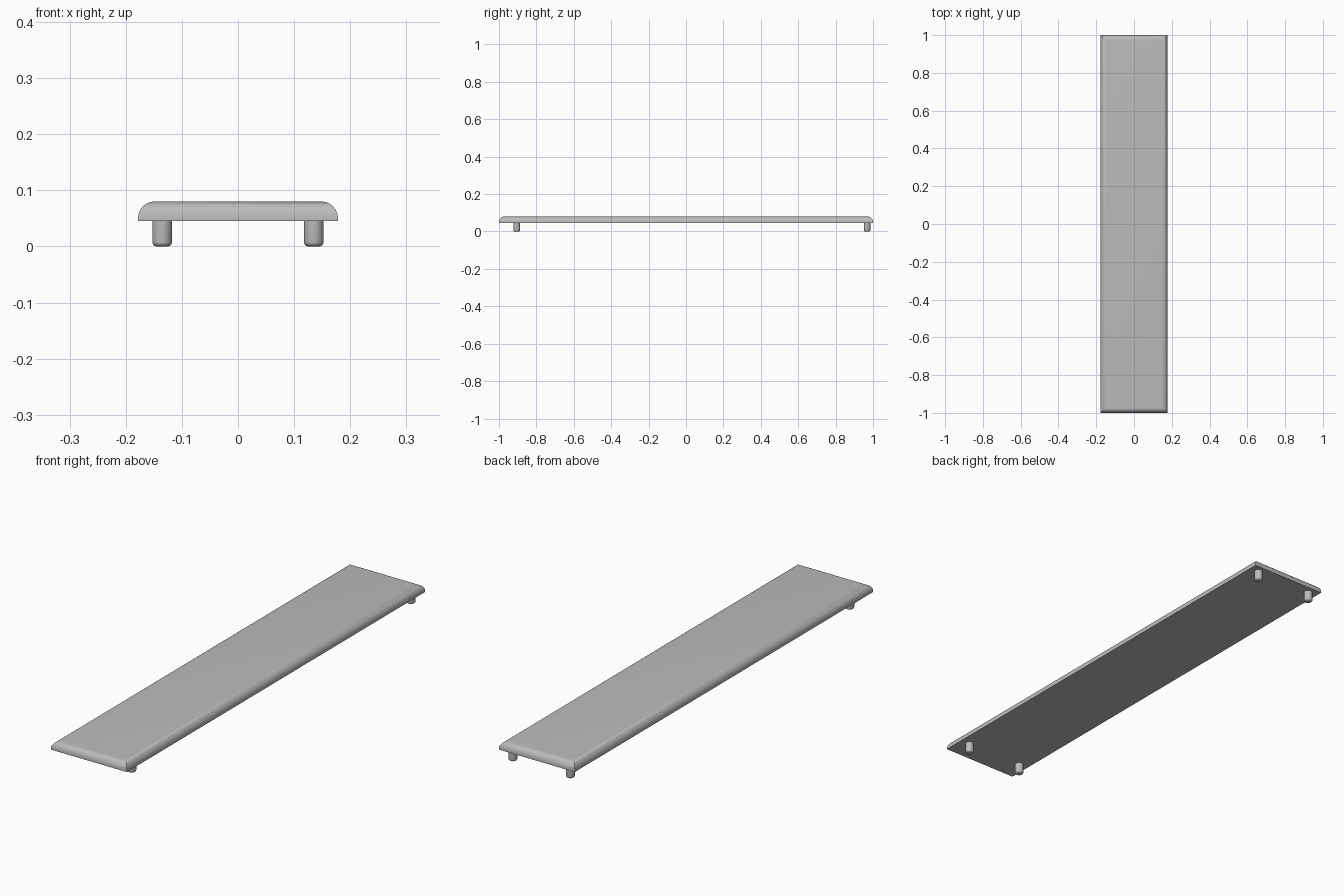
import bpy
import bmesh
from mathutils import Matrix

cube = bpy.data.objects.get("Cube")
if cube:
    bpy.data.objects.remove(cube, do_unlink=True)

grey = bpy.data.materials.new("plain grey")
grey.use_nodes = True
colour = (0.5, 0.5, 0.5, 1)
grey.diffuse_color = colour
grey.node_tree.nodes["Principled BSDF"].inputs["Base Color"].default_value = colour


def finish(bm, name, location):
    """Turn the bmesh into a smooth shaded grey object."""
    mesh = bpy.data.meshes.new(name)
    bm.to_mesh(mesh)
    bm.free()
    mesh.materials.append(grey)
    obj = bpy.data.objects.new(name, mesh)
    obj.location = location
    bpy.context.collection.objects.link(obj)
    bpy.ops.object.select_all(action="DESELECT")
    obj.select_set(True)
    bpy.context.view_layer.objects.active = obj
    bpy.ops.object.shade_smooth_by_angle(angle=0.6)


def round_rim(bm, top, radius, segments):
    """Round the edges around the top or bottom face."""
    level = (max if top else min)(v.co.z for v in bm.verts)
    rim = [e for e in bm.edges if all(abs(v.co.z - level) < 1e-5 for v in e.verts)]
    bmesh.ops.bevel(bm, geom=rim, offset=radius, segments=segments,
                    profile=0.5, affect="EDGES")


# Long slab with a rounded upper rim and a flat underside
bm = bmesh.new()
bmesh.ops.create_cube(bm, size=1, matrix=Matrix.Diagonal((0.356, 2, 0.035, 1)))
round_rim(bm, True, 0.029, 8)
finish(bm, "slab", (0, 0, 0.0625))

# Four short pegs, with the front pair set further in than the back pair
for end, y in (("front", -0.905), ("back", 0.968)):
    for side, x in (("right", -0.135), ("left", 0.135)):
        bm = bmesh.new()
        bmesh.ops.create_cone(bm, cap_ends=True, segments=32, radius1=0.0175,
                              radius2=0.0175, depth=0.046)
        round_rim(bm, False, 0.008, 4)
        finish(bm, f"{end}_{side}_foot", (x, y, 0.023))
